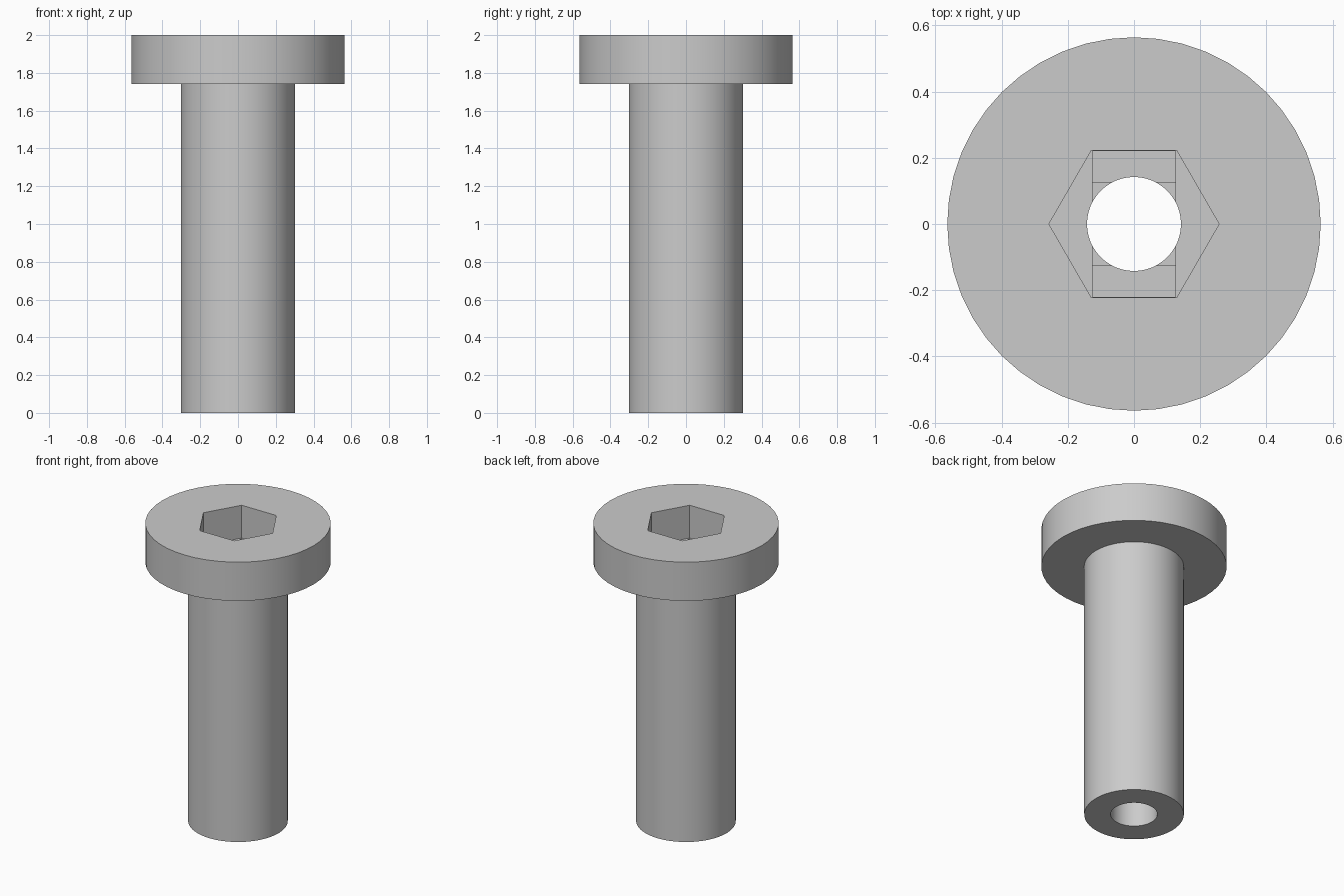
import bpy, bmesh
from math import cos, sin, tau, radians

cube = bpy.data.objects.get("Cube")
if cube:
    bpy.data.objects.remove(cube, do_unlink=True)

SIDES = 48
HEIGHT = 2.0
HEAD_BOTTOM = 1.74
SOCKET_FLOOR = 1.78
STEP = 0.04

steel = bpy.data.materials.new("grey_steel")
steel.use_nodes = True
grey = (0.6, 0.6, 0.6, 1)
steel.diffuse_color = grey
steel.node_tree.nodes["Principled BSDF"].inputs["Base Color"].default_value = grey


def circle(radius, sides=SIDES):
    return [(radius * cos(tau * i / sides), radius * sin(tau * i / sides)) for i in range(sides)]


def rectangle(hx, hy):
    return [(hx, hy), (-hx, hy), (-hx, -hy), (hx, -hy)]


def loft(name, sections):
    """Solid through stacked (outline, z) sections, capped at both ends."""
    bm = bmesh.new()
    rings = [[bm.verts.new((x, y, z)) for x, y in outline] for outline, z in sections]
    for low, high in zip(rings, rings[1:]):
        n = len(low)
        for i in range(n):
            j = (i + 1) % n
            bm.faces.new((low[i], low[j], high[j], high[i]))
    bm.faces.new(rings[0][::-1])
    bm.faces.new(rings[-1])
    bmesh.ops.recalc_face_normals(bm, faces=bm.faces)
    mesh = bpy.data.meshes.new(name)
    bm.to_mesh(mesh)
    bm.free()
    mesh.materials.append(steel)
    obj = bpy.data.objects.new(name, mesh)
    bpy.context.collection.objects.link(obj)
    return obj


# Shank and flat round head in one solid
bolt = loft("socket_head_bolt", [
    (circle(0.303), 0), (circle(0.303), HEAD_BOTTOM),
    (circle(0.564), HEAD_BOTTOM), (circle(0.564), HEIGHT)])

# Hex socket, two stepped recesses below it, and the through hole
above = HEIGHT + 0.1
cutters = [
    loft("hex_socket_cutter", [(circle(0.257, 6), SOCKET_FLOOR), (circle(0.257, 6), above)]),
    loft("slot_cutter", [(rectangle(0.126, 0.22), z) for z in (SOCKET_FLOOR - STEP, above)]),
    loft("square_cutter", [(rectangle(0.126, 0.126), z) for z in (SOCKET_FLOOR - 2 * STEP, above)]),
    loft("bore_cutter", [(circle(0.142), -0.1), (circle(0.142), above)]),
]
bpy.ops.object.select_all(action="DESELECT")
bpy.context.view_layer.objects.active = bolt
bolt.select_set(True)
for cutter in cutters:
    cutter.hide_render = True
    mod = bolt.modifiers.new(cutter.name, "BOOLEAN")
    mod.operation = "DIFFERENCE"
    mod.solver = "EXACT"
    mod.object = cutter
    bpy.ops.object.modifier_apply(modifier=mod.name)
    bpy.data.objects.remove(cutter, do_unlink=True)

# Smooth round walls, crisp edges
bpy.ops.object.shade_smooth_by_angle(angle=radians(30))
